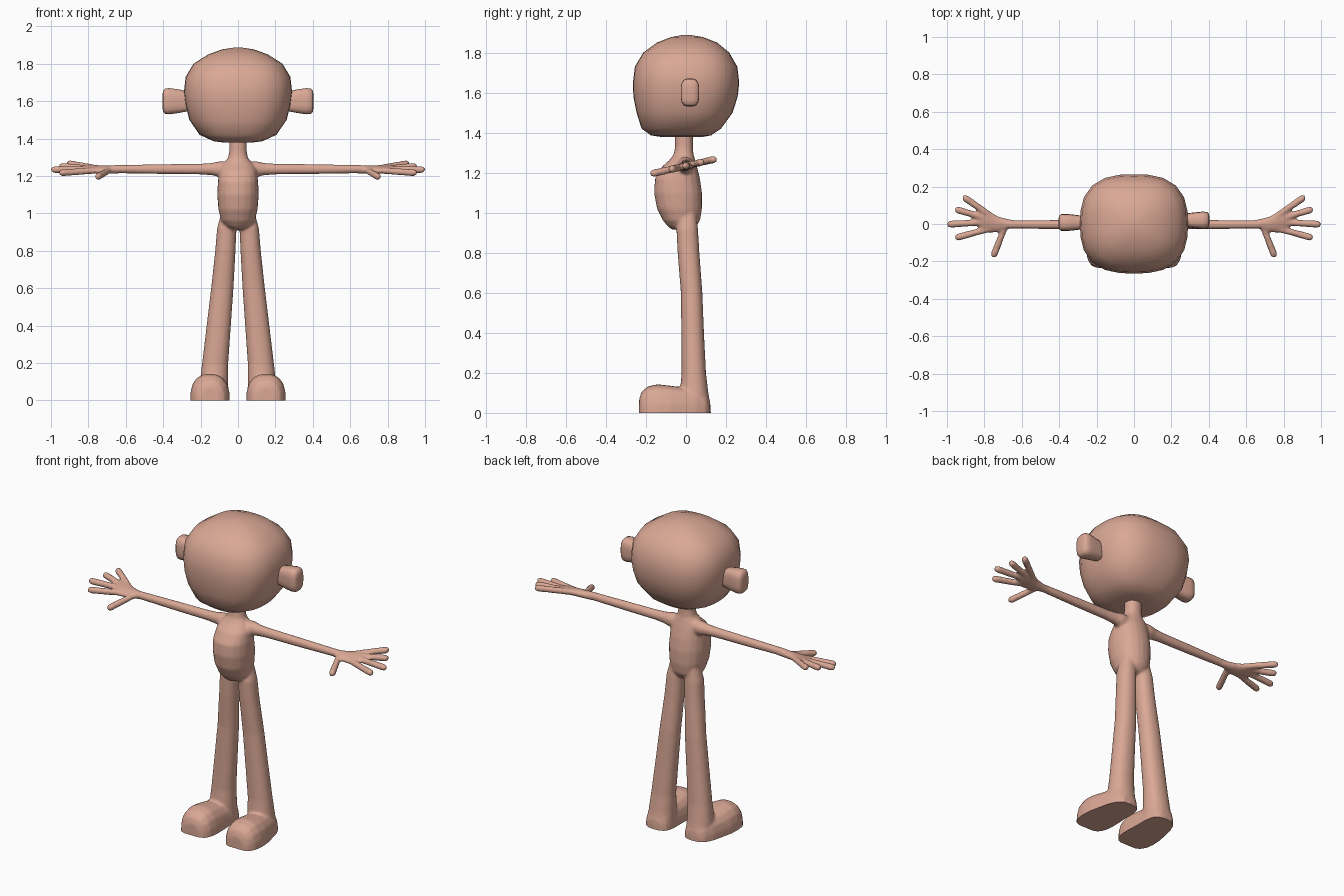
import bpy, bmesh
from math import sin, cos, pi
from mathutils import Vector as V

cube = bpy.data.objects.get("Cube")
if cube:
    bpy.data.objects.remove(cube, do_unlink=True)

skin = bpy.data.materials.new("warm skin")
skin.use_nodes = True
colour = (0.70, 0.39, 0.30, 1)
skin.diffuse_color = colour
skin.node_tree.nodes["Principled BSDF"].inputs["Base Color"].default_value = colour

X, Y, Z = V((1, 0, 0)), V((0, 1, 0)), V((0, 0, 1))


def loft(bm, sections, u, v, power=2.0, n=20, side=1):
    """Skin closed rings; each section is (centre, half size along u, half size along v)."""
    rings = []
    for centre, a, b in sections:
        ring = []
        for i in range(n):
            c, s = cos(2 * pi * i / n), sin(2 * pi * i / n)
            k = (abs(c) ** power + abs(s) ** power) ** (-1 / power)
            p = V(centre) + u * (a * c * k) + v * (b * s * k)
            ring.append(bm.verts.new((p.x * side, p.y, p.z)))
        rings.append(ring)
    for r, t in zip(rings, rings[1:]):
        for i in range(n):
            j = (i + 1) % n
            bm.faces.new((r[i], r[j], t[j], t[i]))
    bm.faces.new(rings[0])
    bm.faces.new(rings[-1])


def upright(rows):
    """Rows of z, x from, x to, y from, y to."""
    return [(((l + r) / 2, (f + k) / 2, z), (r - l) / 2, (k - f) / 2) for z, l, r, f, k in rows]


def finish(name, bm):
    bmesh.ops.recalc_face_normals(bm, faces=bm.faces)
    mesh = bpy.data.meshes.new(name)
    bm.to_mesh(mesh)
    bm.free()
    mesh.materials.append(skin)
    ob = bpy.data.objects.new(name, mesh)
    bpy.context.collection.objects.link(ob)
    return ob


def shade(ob):
    bpy.ops.object.select_all(action='DESELECT')
    ob.select_set(True)
    bpy.context.view_layer.objects.active = ob
    bpy.ops.object.shade_smooth_by_angle(angle=0.9)


# Torso and neck
bm = bmesh.new()
torso = [(0.915, .03, -.07, .02), (0.93, .065, -.09, .05), (0.96, .09, -.115, .07),
         (1.02, .105, -.145, .08), (1.1, .111, -.16, .08), (1.17, .108, -.155, .07),
         (1.23, .1, -.12, .055), (1.265, .08, -.08, .045), (1.295, .054, -.06, .037),
         (1.33, .047, -.055, .035), (1.42, .047, -.055, .035)]
loft(bm, upright([(z, -w, w, f, k) for z, w, f, k in torso]), X, Y, 2.2)

leg = [(1.0, .02, .09, -.03, .05), (.92, .008, .112, -.048, .06), (.8, .013, .122, -.042, .067),
       (.6, .024, .144, -.026, .082), (.4, .038, .168, -.023, .09), (.2, .052, .192, -.022, .1),
       (.1, .052, .204, -.03, .112), (.03, .05, .206, -.03, .124), (-.05, .05, .206, -.03, .126)]
foot = [(-.234, .15, .05, .07), (-.222, .15, .078, .105), (-.19, .15, .098, .133),
        (-.14, .15, .106, .143), (-.08, .149, .104, .136), (-.02, .144, .096, .128),
        (.05, .136, .088, .12), (.1, .13, .07, .1), (.12, .13, .04, .06)]
arm = [(.03, .035, .04), (.1, .04, .042), (.14, .031, .033), (.2, .027, .029),
       (.4, .025, .027), (.55, .023, .024), (.67, .022, .022)]
palm = [(.62, 0, .018, .02), (.67, 0, .026, .022), (.72, -.002, .042, .022),
        (.77, .008, .058, .02), (.81, .015, .057, .018), (.83, .018, .045, .013)]
# Finger and thumb: root x, root y, tip x, tip y
fingers = [(.76, .04, .915, .147), (.79, .03, .958, .08), (.79, .01, 1.0, -.002),
           (.77, -.025, .958, -.075), (.69, -.015, .754, -.178)]
across, through = V((0, 1, .23)).normalized(), V((0, -.23, 1)).normalized()

for side in (1, -1):
    loft(bm, upright(leg), X, Y, 2.2, side=side)
    loft(bm, [((x, y, 0), w, h) for y, x, w, h in foot], X, Z, 2.6, side=side)
    loft(bm, [((x, -.003, 1.237), a, b) for x, a, b in arm], Y, Z, side=side)
    loft(bm, [((x, y, 1.234 + .23 * y), a, b) for x, y, a, b in palm], across, through, side=side)
    for x0, y0, x1, y1 in fingers:
        root, tip = V((x0, y0, 1.234 + .23 * y0)), V((x1, y1, 1.234 + .23 * y1))
        d = (tip - root).normalized()
        u = d.cross(through).normalized()
        rows = [(root, .017, .017)]
        rows += [(tip - d * back, r, r) for back, r in ((.02, .0195), (.008, .016), (0, .008))]
        loft(bm, rows, u, u.cross(d), n=12, side=side)

# Fuse limbs, hands and torso into one skin, then cut the soles flat
body = finish("body", bm)
fuse = body.modifiers.new("fuse", 'REMESH')
fuse.mode = 'VOXEL'
fuse.voxel_size = .008
soft = body.modifiers.new("soften", 'SMOOTH')
soft.factor = .5
soft.iterations = 5
bpy.context.view_layer.update()
fused = bpy.data.meshes.new_from_object(body.evaluated_get(bpy.context.evaluated_depsgraph_get()))
body.modifiers.clear()
bm = bmesh.new()
bm.from_mesh(fused)
cut = bmesh.ops.bisect_plane(bm, geom=bm.verts[:] + bm.edges[:] + bm.faces[:],
                             plane_co=(0, 0, 0), plane_no=Z, clear_inner=True)
rim = [e for e in cut['geom_cut'] if isinstance(e, bmesh.types.BMEdge)]
bmesh.ops.holes_fill(bm, edges=rim, sides=0)
bm.to_mesh(body.data)
bm.free()
shade(body)

# Head
bm = bmesh.new()
head = [(1.378, .07, -.12, .08), (1.386, .13, -.175, .125), (1.42, .205, -.222, .175),
        (1.5, .26, -.247, .233), (1.58, .28, -.263, .258), (1.65, .289, -.265, .266),
        (1.73, .28, -.255, .256), (1.8, .238, -.213, .216), (1.85, .16, -.145, .155),
        (1.877, .085, -.075, .085), (1.887, .02, -.02, .025)]
loft(bm, upright([(z, -w, w, f, k) for z, w, f, k in head]), X, Y, 2.7, n=24)
shade(finish("head", bm))

# Ears
ear = [(.24, .03, .05), (.29, .038, .058), (.33, .043, .065), (.365, .046, .07),
       (.39, .045, .067), (.4, .036, .056), (.404, .018, .035)]
for side, name in ((1, "left_ear"), (-1, "right_ear")):
    bm = bmesh.new()
    loft(bm, [((x, .014 + .006 * side, 1.6), a, b) for x, a, b in ear], Y, Z, 3.5, side=side)
    shade(finish(name, bm))
